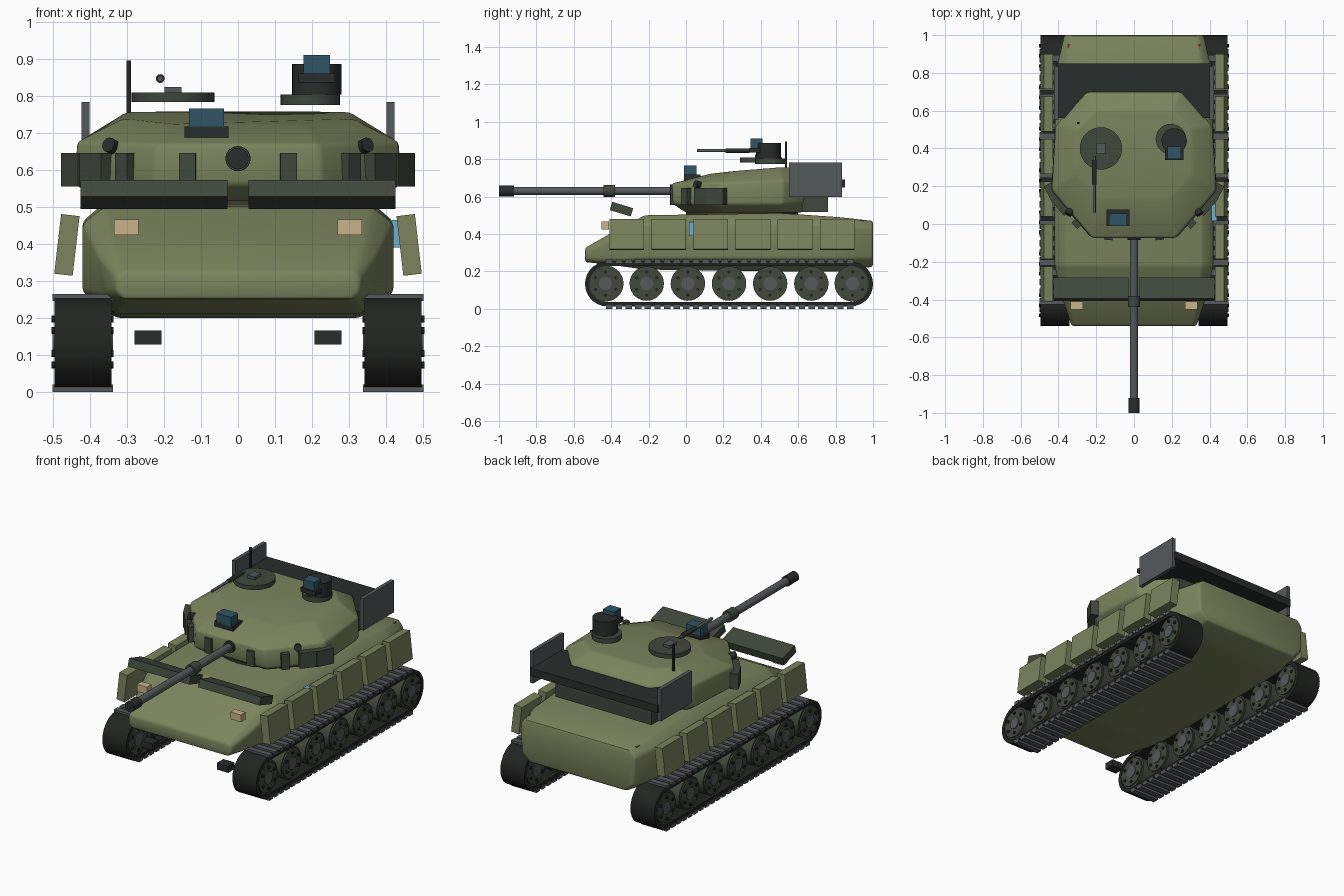
import bpy, bmesh
from math import radians, sin, cos, pi
from mathutils import Matrix, Euler, Vector

if "Cube" in bpy.data.objects:
    bpy.data.objects.remove(bpy.data.objects["Cube"])


def material(name, rgb):
    m = bpy.data.materials.new(name)
    m.diffuse_color = (*rgb, 1)
    m.use_nodes = True
    m.node_tree.nodes["Principled BSDF"].inputs["Base Color"].default_value = m.diffuse_color
    return m


OLIVE = material("olive", (.20, .23, .11))
GREEN = material("dark_green", (.05, .066, .046))
DARK = material("charcoal", (.022, .026, .025))
BLACK = material("rubber", (.016, .018, .016))
STEEL = material("steel", (.09, .10, .105))
TAN = material("lamp", (.60, .45, .25))
RED = material("tail_lamp", (.27, .05, .04))
GLASS = material("glass", (.03, .09, .13))
BLUE = material("blue_marker", (.15, .42, .65))
BROWN = material("ring_brown", (.05, .04, .025))


def finish(name, bm, mat, mirror=False, smooth=None):
    bmesh.ops.recalc_face_normals(bm, faces=bm.faces)
    me = bpy.data.meshes.new(name)
    bm.to_mesh(me)
    bm.free()
    me.materials.append(mat)
    ob = bpy.data.objects.new(name, me)
    bpy.context.collection.objects.link(ob)
    if mirror:
        ob.modifiers.new("mirror", 'MIRROR')
    if smooth:
        me.shade_smooth()
        bpy.context.view_layer.objects.active = ob
        ob.select_set(True)
        bpy.ops.object.shade_smooth_by_angle(angle=radians(smooth))
        ob.select_set(False)
    return ob


def add_box(bm, c, size, rot=(0, 0, 0)):
    r = Euler([radians(a) for a in rot]).to_matrix().to_4x4()
    bmesh.ops.create_cube(bm, size=1, matrix=Matrix.Translation(c) @ r @ Matrix.Diagonal((*size, 1)))


def add_cyl(bm, a, b, r, n=24):
    a, b = Vector(a), Vector(b)
    q = (b - a).to_track_quat('Z', 'Y').to_matrix().to_4x4()
    bmesh.ops.create_cone(bm, cap_ends=True, segments=n, radius1=r, radius2=r,
                          depth=(b - a).length, matrix=Matrix.Translation((a + b) / 2) @ q)


def box(name, c, size, mat, rot=(0, 0, 0), mirror=False):
    bm = bmesh.new()
    add_box(bm, c, size, rot)
    return finish(name, bm, mat, mirror)


def cyl(name, a, b, r, mat, n=24, mirror=False):
    bm = bmesh.new()
    add_cyl(bm, a, b, r, n)
    return finish(name, bm, mat, mirror, 35)


def loft(name, rings, mat, bevel):
    bm = bmesh.new()
    rows = [[bm.verts.new(p) for p in ring] for ring in rings]
    n = len(rows[0])
    for r0, r1 in zip(rows, rows[1:]):
        for i in range(n):
            bm.faces.new((r0[i], r0[(i + 1) % n], r1[(i + 1) % n], r1[i]))
    bm.faces.new(rows[0])
    bm.faces.new(rows[-1])
    bmesh.ops.recalc_face_normals(bm, faces=bm.faces)
    bmesh.ops.bevel(bm, geom=bm.edges[:], offset=bevel, segments=2, affect='EDGES', profile=.5)
    return finish(name, bm, mat, smooth=40)


# hull: y, then half width / height of belly, chine, shoulder, deck
sections = [(-.54, .31, .25, .33, .27, .33, .31, .31, .325),
            (-.40, .32, .235, .36, .26, .38, .37, .34, .405),
            (-.22, .33, .21, .42, .27, .42, .455, .36, .50),
            (.50, .33, .20, .42, .27, .42, .46, .36, .512),
            (.82, .33, .20, .41, .27, .41, .45, .36, .49),
            (1.0, .31, .225, .36, .27, .37, .43, .34, .47)]
rings = []
for y, *s in sections:
    half = [(s[i], y, s[i + 1]) for i in range(0, 8, 2)]
    rings.append(half + [(-x, y, z) for x, y, z in reversed(half)])
loft("hull", rings, OLIVE, .012)

# turret: half outline of each level, front to rear
levels = [[(.18, 0, .515), (.37, .2, .515), (.36, .48, .515), (.22, .62, .515)],
          [(.23, -.07, .56), (.44, .17, .56), (.415, .52, .56), (.25, .69, .57)],
          [(.22, -.075, .67), (.435, .18, .675), (.415, .52, .685), (.25, .70, .70)],
          [(.18, .13, .722), (.31, .26, .737), (.30, .50, .757), (.20, .60, .757)]]
loft("turret", [h + [(-x, y, z) for x, y, z in reversed(h)] for h in levels], OLIVE, .012)
cyl("turret_ring", (0, .3, .47), (0, .3, .55), .30, BROWN, 40)

# gun
cyl("gun_barrel", (0, -.95, .63), (0, .02, .63), .022, STEEL)
cyl("gun_muzzle", (0, -1, .63), (0, -.92, .63), .029, DARK)
cyl("gun_sleeve", (0, -.44, .63), (0, -.38, .63), .033, GREEN)
cyl("gun_collar", (0, -.085, .63), (0, .02, .63), .034, DARK)

# tracks: hollow belt, pads on the straight runs
Y0, Y1, ZC = -.42, .88, .133
bm = bmesh.new()
rows = []
for r, x in ((.12, .342), (.12, .496), (.097, .496), (.097, .342)):
    pts = [(Y1 + r * cos(t), ZC + r * sin(t)) for t in [-pi / 2 + pi * k / 14 for k in range(15)]]
    pts += [(Y0 - r * cos(t), ZC - r * sin(t)) for t in [-pi / 2 + pi * k / 14 for k in range(15)]]
    rows.append([bm.verts.new((x, y, z)) for y, z in pts])
for j in range(4):
    a, b = rows[j], rows[(j + 1) % 4]
    for i in range(30):
        bm.faces.new((a[i], a[(i + 1) % 30], b[(i + 1) % 30], b[i]))
finish("track_belt", bm, BLACK, True, 30)
bm = bmesh.new()
for k in range(26):
    for z in (.01, .255):
        add_box(bm, (.419, Y0 + .01 + k * .0515, z), (.163, .034, .02))
finish("track_pads", bm, STEEL, True)

# road wheels
tyre, disc, hub, bolts = (bmesh.new() for _ in range(4))
for k in range(7):
    y, z = -.43 + .22 * k, .135
    add_cyl(tyre, (.35, y, z), (.488, y, z), .096 if k in (0, 6) else .092, 28)
    add_cyl(disc, (.342, y, z), (.496, y, z), .084, 28)
    add_cyl(hub, (.338, y, z), (.501, y, z), .036, 16)
    for j in range(6):
        t = j * pi / 3 + pi / 6
        p = (y + .062 * cos(t), z + .062 * sin(t))
        add_cyl(bolts, (.336, *p), (.504, *p), .009, 8)
for name, b, m in (("wheel_tyres", tyre, GREEN), ("wheel_discs", disc, GREEN),
                   ("wheel_hubs", hub, STEEL), ("wheel_bolts", bolts, BLACK)):
    finish(name, b, m, True, 35)

# side skirts and sloped front armour
for k in range(6):
    box(f"skirt_panel_{k + 1}", (.462, -.317 + .225 * k, .397), (.05, .185, .162), OLIVE, (0, -6.6, 0), True)
box("glacis_armour", (.227, -.345, .533), (.397, .117, .046), GREEN, (-17, 0, 0), True)
box("side_marker", (.425, .06, .427), (.03, .09, .075), BLUE)

# lamps and tow hooks
box("head_lamp", (.302, -.432, .445), (.066, .042, .042), TAN, mirror=True)
box("tail_lamp", (.32, .935, .46), (.06, .036, .03), RED, mirror=True)
box("tow_hook", (.243, -.46, .147), (.073, .06, .038), DARK, mirror=True)

# turret cheek bricks and smoke launchers
for k, (x, y, a) in enumerate([(.435, .165, 62), (.385, .095, 50), (.30, .005, 45), (.135, -.062, 5)]):
    box(f"cheek_brick_{k + 1}", (x, y, .60), (.10 if k < 2 else .045, .045, .09), GREEN, (0, 0, a), True)
cyl("smoke_launcher", (.315, .10, .65), (.35, .05, .668), .02, DARK, 14, True)

# rear stowage rack
box("rack_floor", (0, .705, .67), (.82, .29, .045), DARK)
box("rack_side", (.412, .692, .69), (.022, .283, .185), STEEL, mirror=True)
box("bustle_box", (0, .69, .56), (.62, .14, .085), GREEN)

# gunner sight
box("gunner_sight_base", (-.085, .033, .702), (.12, .088, .03), DARK)
box("gunner_sight_glass", (-.085, .022, .738), (.094, .066, .055), GLASS)

# commander sight
cyl("panorama_base", (.195, .45, .775), (.195, .45, .803), .08, GREEN, 32)
cyl("panorama_drum", (.213, .44, .803), (.213, .44, .886), .067, DARK, 32)
box("panorama_housing", (.213, .385, .848), (.098, .09, .025), DARK)
box("panorama_glass", (.213, .377, .882), (.072, .064, .055), GLASS)

# loader hatch, machine gun, antenna
cyl("hatch_disc", (-.175, .40, .783), (-.175, .40, .808), .112, GREEN, 32)
box("hatch_handle", (-.175, .40, .815), (.046, .06, .018), STEEL)
cyl("machine_gun_barrel", (-.21, .06, .846), (-.21, .36, .846), .008, STEEL, 12)
cyl("machine_gun_body", (-.21, .21, .846), (-.21, .34, .846), .012, DARK, 12)
box("antenna", (-.295, .535, .82), (.012, .012, .15), BLACK)
